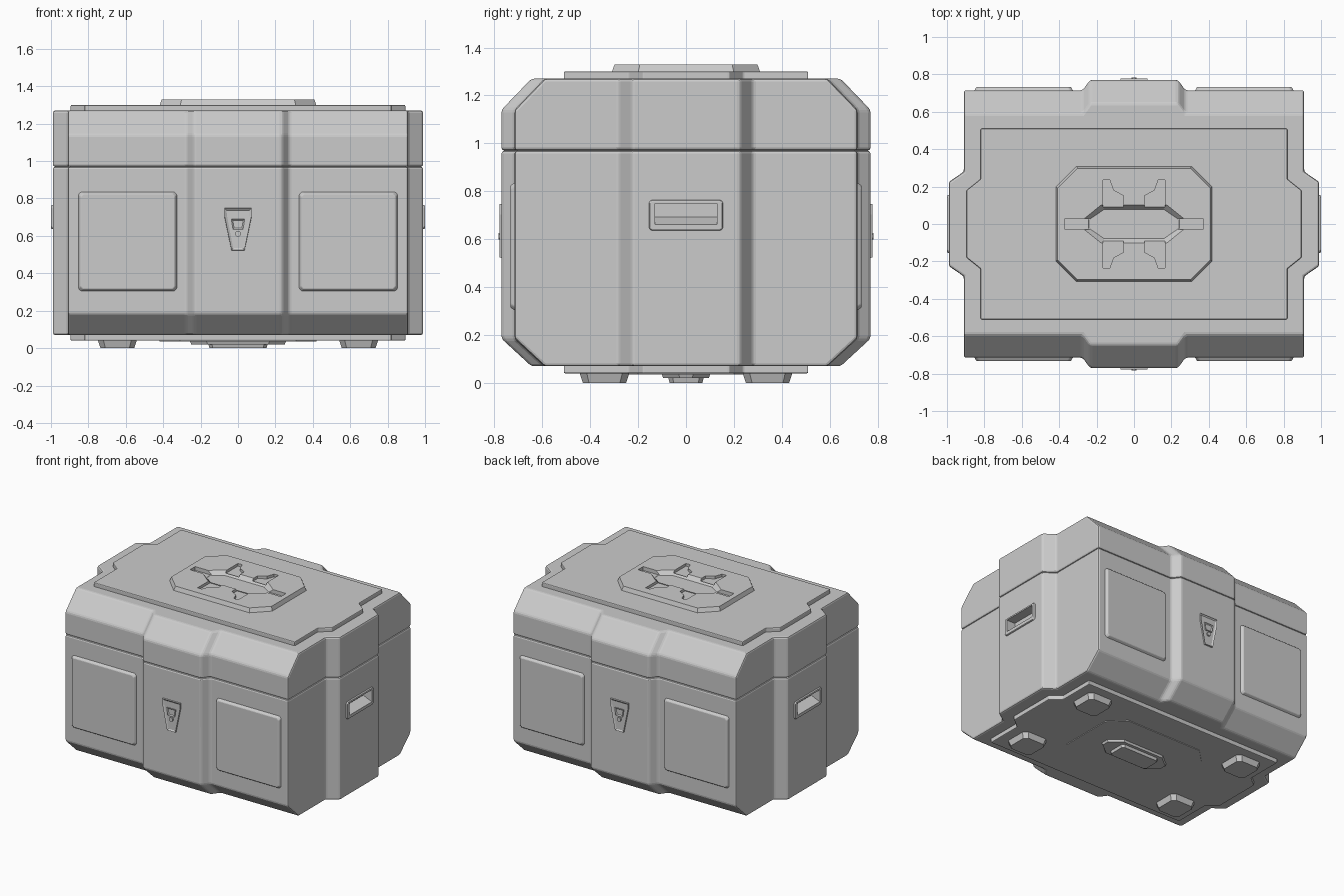
import bpy, bmesh
from math import radians
from mathutils import Matrix, Vector

if "Cube" in bpy.data.objects:
    bpy.data.objects.remove(bpy.data.objects["Cube"])

R = lambda a, axis: Matrix.Rotation(radians(a), 4, axis)
TOP, BOTTOM = Matrix(), R(180, 'X')
FRONT = R(90, 'X')
BACK = R(180, 'Z') @ FRONT
RIGHT = R(90, 'Z') @ FRONT
LEFT = R(-90, 'Z') @ FRONT


def finish(bm, name, bevel=0.0, segments=2):
    bmesh.ops.recalc_face_normals(bm, faces=bm.faces[:])
    me = bpy.data.meshes.new(name)
    bm.to_mesh(me)
    bm.free()
    ob = bpy.data.objects.new(name, me)
    bpy.context.collection.objects.link(ob)
    if bevel:
        m = ob.modifiers.new("edge_bevel", 'BEVEL')
        m.width, m.segments = bevel, segments
        m.limit_method, m.angle_limit = 'ANGLE', radians(25)
    return ob


def prism(name, pts, w0, w1, side=TOP, taper=0.0, at=(0, 0), bevel=0.0, inset=None):
    """Outline extruded from w0 to w1 outwards from one side of the case."""
    bm = bmesh.new()
    hx = max(abs(p[0]) for p in pts)
    hy = max(abs(p[1]) for p in pts)
    rings = []
    for w, t in ((w0, 0), (w1, taper)):
        rings.append([bm.verts.new(side @ Vector((at[0] + u * (1 - t / hx), at[1] + v * (1 - t / hy), w)))
                      for u, v in pts])
    a, b = rings
    n = len(pts)
    for i in range(n):
        j = (i + 1) % n
        bm.faces.new((a[i], a[j], b[j], b[i]))
    bm.faces.new(a)
    cap = bm.faces.new(b)
    bmesh.ops.recalc_face_normals(bm, faces=bm.faces[:])
    if inset:
        bmesh.ops.inset_region(bm, faces=[cap], thickness=inset[0])
        d = -cap.normal * inset[1]
        bmesh.ops.translate(bm, verts=cap.verts[:], vec=d)
    return finish(bm, name, bevel)


def quad_sym(q):
    """Mirror a quarter outline (+x axis round to +y axis) into all four quarters."""
    h = q + [(-x, y) for x, y in reversed(q)]
    return h + [(x, -y) for x, y in reversed(h)]


def rect(hx, hy, c=0.0):
    return quad_sym([(hx, hy - c), (hx - c, hy)] if c else [(hx, hy)])


def cut(ob, cutter):
    m = ob.modifiers.new("cut", 'BOOLEAN')
    m.object, m.operation, m.solver = cutter, 'DIFFERENCE', 'EXACT'
    cutter.hide_render = True
    cutter.hide_set(True)


def shell(name, z_seam, z_chamfer, z_flat):
    """Half of the case: chamfered section lofted along x, plus the end bands."""
    bm = bmesh.new()
    rows = []
    for x, o in ((-.91, 0), (-.275, 0), (-.235, .055), (.235, .055), (.275, 0), (.91, 0)):
        half = [(-.28, z_seam), (-.715 - o, z_seam), (-.715 - o, z_chamfer), (-.59 - o, z_flat), (-.28, z_flat)]
        prof = half + [(-y, z) for y, z in reversed(half)]
        rows.append([bm.verts.new((x, y, z)) for y, z in prof])
    for a, b in zip(rows, rows[1:]):
        for i in range(10):
            j = (i + 1) % 10
            bm.faces.new((a[i], a[j], b[j], b[i]))
    for row, x in ((rows[0], -.99), (rows[-1], .99)):
        a, b, c, d = [bm.verts.new((x, y, z)) for y, z in
                      ((-.225, z_seam), (-.225, z_flat), (.225, z_flat), (.225, z_seam))]
        for f in (row[:5], row[5:], (row[0], row[4], b, a), (a, b, c, d), (d, c, row[5], row[9]),
                  (row[4], row[5], c, b), (row[9], row[0], a, d)):
            bm.faces.new(f)
    bmesh.ops.recalc_face_normals(bm, faces=bm.faces[:])
    bmesh.ops.dissolve_limit(bm, angle_limit=radians(1), verts=bm.verts[:], edges=bm.edges[:])
    return finish(bm, name, .012)


# Main case halves, meeting in a V-shaped seam
base = shell("case_base", .97, .185, .07)
lid = shell("case_lid", .97, 1.14, 1.27)

# Raised cover plates on top and underneath
plate = quad_sym([(.895, .18), (.82, .24), (.82, .51)])
prism("top_plate", plate, 1.26, 1.30, TOP, bevel=.006)
prism("bottom_plate", plate, -.08, -.04, BOTTOM, bevel=.006)

# Octagonal boss on the lid with a recessed slot and plain notches
octagon = quad_sym([(.42, .2), (.31, .31)])
boss = prism("lid_boss", octagon, 1.295, 1.33, TOP, taper=.012)
hexagon = quad_sym([(.26, .03), (.17, .105)])
cut(boss, prism("slot_cutter", [(x * .93, y * .75) for x, y in hexagon], 1.301, 1.331, TOP, taper=-.025))
cut(boss, prism("slot_end_cutter", rect(.37, .03), 1.302, 1.34))
notch = [(.055, .09), (.165, .09), (.165, .235), (.13, .235), (.11, .18), (.055, .15)]
for sx in (-1, 1):
    for sy in (-1, 1):
        cut(boss, prism("notch_cutter", [(x * sx, y * sy) for x, y in notch], 1.31, 1.34))

# Underside: shallow octagon, central skid and four feet
prism("underside_octagon", octagon, -.045, -.035, BOTTOM)
prism("skid_base", hexagon, -.045, -.02, BOTTOM, taper=.01)
prism("skid", rect(.165, .08, .02), -.045, 0, BOTTOM, taper=.012)
for sx in (-1, 1):
    for sy in (-1, 1):
        prism("foot", rect(.105, .105, .03), -.045, 0, BOTTOM, taper=.015, at=(sx * .645, sy * .34))

# Front and back: raised panels and tapered latch
latch = [(-.075, .115), (.075, .115), (.075, .07), (.036, -.115), (-.036, -.115), (-.075, .07)]
window = [(-.036, .035), (.036, .035), (.027, -.02), (-.027, -.02)]
for side, word in ((FRONT, "front"), (BACK, "back")):
    for sx in (-1, 1):
        prism(word + "_panel", rect(.272, .275, .015), .70, .733, side, taper=.02,
              at=(sx * .59, .57), bevel=.005)
    prism(word + "_latch", latch, .76, .779, side, taper=.004, at=(0, .635), inset=(.013, .007))
    prism(word + "_latch_window", window, .765, .779, side, at=(0, .655), inset=(.01, .006))
    prism(word + "_latch_button", rect(.014, .014, .007), .765, .782, side, at=(0, .612))

# Side handles: raised frame with a sloping grip recess cut into the case
for side, word in ((RIGHT, "right"), (LEFT, "left")):
    frame = prism(word + "_handle_frame", rect(.16, .07, .012), .97, 1.0, side, taper=.008,
                  at=(0, .70), bevel=.004)
    bm = bmesh.new()
    ends = [[bm.verts.new(side @ Vector((u, v, w))) for w, v in
             ((1.02, .653), (1.02, .75), (.93, .75), (.93, .692))] for u in (-.13, .13)]
    for i in range(4):
        j = (i + 1) % 4
        bm.faces.new((ends[0][i], ends[0][j], ends[1][j], ends[1][i]))
    for e in ends:
        bm.faces.new(e)
    cutter = finish(bm, word + "_grip_cutter")
    cut(base, cutter)
    cut(frame, cutter)
